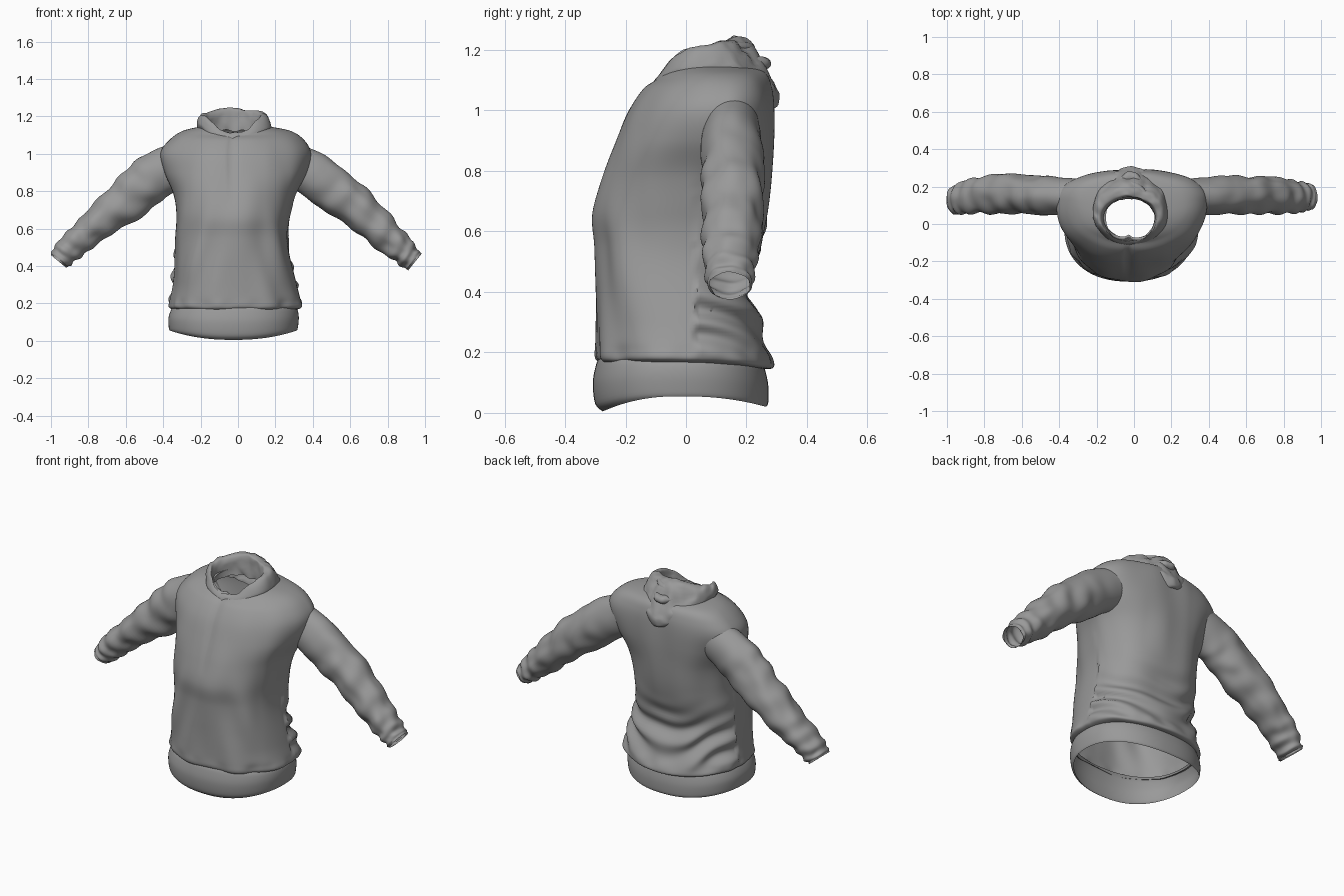
import bpy, bmesh, math
from mathutils import Vector, noise

old = bpy.data.objects.get("Cube")
if old:
    bpy.data.objects.remove(old)

cloth = bpy.data.materials.new("grey_cloth")
cloth.use_nodes = True
GREY = (0.32, 0.32, 0.32, 1)
cloth.diffuse_color = GREY
cloth.node_tree.nodes["Principled BSDF"].inputs["Base Color"].default_value = GREY


def smooth_rows(rows, steps):
    """Catmull-Rom interpolation through tuples of numbers."""
    out = []
    for i in range(len(rows) - 1):
        quad = [rows[max(i - 1, 0)], rows[i], rows[i + 1], rows[min(i + 2, len(rows) - 1)]]
        for k in range(steps):
            t = k / steps
            out.append(tuple(
                b + t / 2 * (c - a + t * (2*a - 5*b + 4*c - d + t * (3*(b - c) + d - a)))
                for a, b, c, d in zip(*quad)))
    return out + [tuple(rows[-1])]


def loft(name, rings):
    """Open tube through equal-length closed rings of points."""
    bm = bmesh.new()
    loops = [[bm.verts.new(p) for p in ring] for ring in rings]
    for low, high in zip(loops, loops[1:]):
        for j in range(len(low)):
            k = (j + 1) % len(low)
            bm.faces.new((low[j], low[k], high[k], high[j]))
    mesh = bpy.data.meshes.new(name)
    bm.to_mesh(mesh)
    bm.free()
    mesh.materials.append(cloth)
    obj = bpy.data.objects.new(name, mesh)
    bpy.context.collection.objects.link(obj)
    bpy.ops.object.select_all(action='DESELECT')
    obj.select_set(True)
    bpy.context.view_layer.objects.active = obj
    bpy.ops.object.shade_smooth_by_angle(angle=math.radians(50))
    return obj


def power(v, e):
    return math.copysign(abs(v) ** e, v)


def bump(v, centre, width):
    return math.exp(-((v - centre) / width) ** 2)


def oval(row, n, e=0.88, back_e=None):
    """Oval from (z, left, right, front, back, mid y, front dz, back dz)."""
    z, x0, x1, yf, yb, ym, df, db = row
    pts = []
    for j in range(n):
        a = 2 * math.pi * j / n
        c, s = math.cos(a), math.sin(a)
        ex = back_e if back_e and s > 0 else e
        x = (x0 + x1) / 2 + (x1 - x0) / 2 * power(c, ex)
        y = ym + power(s, e) * (yb - ym if s > 0 else ym - yf)
        pts.append(Vector((x, y, z + s * s * (db if s > 0 else df))))
    return pts


# Torso with draped folds
def drape(p, centre):
    out = Vector((p.x - centre.x, p.y - centre.y, 0)).normalized()
    x, z = p.x, p.z
    h = 0.012 * noise.noise(Vector((x * 7, p.y * 7, z * 2.5)))
    if p.y > 0.03:
        # U-shaped folds over the lower back
        sag = z - 1.5 * x * x
        h += 0.016 * math.sin(sag * 48 + 2 * noise.noise(p * 4)) * bump(z, 0.33, 0.14)
    else:
        # slanting folds toward the hem and the placket crease
        slant = abs(x) * 1.0 + z * 0.33
        h += 0.010 * math.sin(slant * 38) * bump(z, 0.45, 0.25) * bump(abs(x), 0.25, 0.12)
        if z > 0.7:
            h -= 0.014 * bump(x, -0.03, 0.016) * min(1, (z - 0.7) * 4)
    h += 0.010 * bump(z, 0.19, 0.03) * noise.noise(Vector((x * 14, p.y * 14, 1)))
    return p + out * h


torso_rows = [
    (0.165, -0.34, 0.30, -0.28, 0.25, -0.02, 0, -0.02),
    (0.18, -0.37, 0.335, -0.295, 0.285, -0.02, 0, -0.03),
    (0.22, -0.365, 0.33, -0.298, 0.28, -0.02, 0, -0.03),
    (0.30, -0.35, 0.31, -0.298, 0.24, -0.02, 0, 0),
    (0.42, -0.343, 0.29, -0.298, 0.215, -0.02, 0, 0),
    (0.55, -0.335, 0.278, -0.30, 0.25, -0.01, 0, 0),
    (0.66, -0.33, 0.28, -0.308, 0.27, 0.0, 0, 0),
    (0.78, -0.345, 0.305, -0.275, 0.283, 0.03, 0, 0),
    (0.90, -0.39, 0.365, -0.228, 0.293, 0.08, 0, 0),
    (1.00, -0.41, 0.385, -0.185, 0.293, 0.12, 0, 0),
    (1.07, -0.37, 0.35, -0.14, 0.285, 0.13, 0, 0),
    (1.12, -0.30, 0.28, -0.10, 0.265, 0.12, -0.02, 0),
    (1.145, -0.20, 0.17, -0.085, 0.22, 0.07, -0.03, 0),
    (1.15, -0.15, 0.12, -0.075, 0.15, 0.04, -0.04, 0.02),
]
rings = []
for row in smooth_rows(torso_rows, 9):
    mid = Vector(((row[1] + row[2]) / 2, row[5], 0))
    rings.append([drape(p, mid) for p in oval(row, 160)])
loft("torso", rings)

# Hem band with a wavy lower edge
band_rows = [
    (0.055, -0.365, 0.315, -0.275, 0.265, -0.02, -0.05, -0.035),
    (0.07, -0.37, 0.32, -0.30, 0.272, -0.02, -0.04, -0.035),
    (0.12, -0.372, 0.325, -0.308, 0.272, -0.02, -0.02, -0.03),
    (0.16, -0.36, 0.32, -0.297, 0.262, -0.02, 0, -0.02),
    (0.185, -0.345, 0.305, -0.285, 0.25, -0.02, 0, -0.02),
]
loft("hem_band", [oval(r, 96) for r in smooth_rows(band_rows, 5)])


# Sleeves: path points (x, y, z, radius across, radius in y)
def sleeve(name, path, seed):
    rows = smooth_rows(path, 10)
    rings = []
    for i, (x, y, z, r, ry) in enumerate(rows):
        a, b = rows[max(i - 1, 0)], rows[min(i + 1, len(rows) - 1)]
        along = Vector((b[0] - a[0], 0, b[2] - a[2])).normalized()
        across = Vector((-along.z, 0, along.x))
        t = i / (len(rows) - 1)
        ring = []
        for j in range(48):
            ang = 2 * math.pi * j / 48
            c, s = math.cos(ang), math.sin(ang)
            # gathered cloth gets tighter toward the cuff
            wave = noise.noise(Vector((c * 1.3, s * 1.3 + seed, t * 12)))
            wave += 0.5 * math.sin(t * 50 + 1.5 * c + seed) * t * (t < 0.95)
            k = 1 + 0.13 * wave * min(1, t * 3)
            ring.append(Vector((x, y, z)) + across * (c * r * k) + Vector((0, s * ry * k, 0)))
        rings.append(ring)
    loft(name, rings)


sleeve("right_sleeve", [
    (-0.29, 0.15, 0.96, 0.11, 0.09), (-0.42, 0.15, 0.895, 0.125, 0.102),
    (-0.53, 0.155, 0.81, 0.124, 0.104), (-0.66, 0.16, 0.70, 0.108, 0.105),
    (-0.79, 0.16, 0.59, 0.085, 0.10), (-0.88, 0.145, 0.515, 0.075, 0.09),
    (-0.935, 0.135, 0.455, 0.066, 0.08), (-0.96, 0.13, 0.425, 0.055, 0.075)], 0)
sleeve("left_sleeve", [
    (0.27, 0.15, 0.96, 0.11, 0.09), (0.40, 0.15, 0.885, 0.122, 0.10),
    (0.53, 0.155, 0.795, 0.118, 0.102), (0.66, 0.155, 0.69, 0.108, 0.10),
    (0.78, 0.15, 0.575, 0.088, 0.095), (0.865, 0.145, 0.495, 0.075, 0.085),
    (0.915, 0.145, 0.445, 0.062, 0.075), (0.945, 0.145, 0.42, 0.056, 0.068)], 5)

# Collar rolling over into the hood hanging at the back
hood_rows = [
    (1.11, -0.16, 0.11, -0.085, 0.14, 0.03, -0.02, 0.02),
    (1.17, -0.165, 0.115, -0.09, 0.145, 0.03, -0.06, 0.05),
    (1.215, -0.18, 0.125, -0.09, 0.16, 0.04, -0.10, 0.03),
    (1.205, -0.205, 0.155, -0.10, 0.21, 0.05, -0.10, 0.015),
    (1.16, -0.22, 0.178, -0.11, 0.27, 0.05, -0.07, -0.02),
    (1.135, -0.215, 0.175, -0.115, 0.305, 0.06, -0.06, -0.07),
    (1.12, -0.20, 0.16, -0.105, 0.30, 0.06, -0.05, -0.11),
    (1.11, -0.17, 0.13, -0.08, 0.25, 0.06, -0.04, -0.11),
]
rings = []
for row in smooth_rows(hood_rows, 5):
    ring = oval(row, 96, 1.0, 1.15)
    for p in ring:
        fold = 0.014 * noise.noise(p * 11) + 0.010 * noise.noise(p * 24)
        p.z += fold
        p.y += 0.6 * fold
    rings.append(ring)
loft("hood", rings)

# Soft folded layers inside the hanging hood
for i, (y, z, w) in enumerate([(0.20, 1.205, 0.10), (0.25, 1.155, 0.085)]):
    rings = []
    for k in range(25):
        u = 2 * k / 24 - 1
        mid = Vector((-0.02 + u * w, y - 0.06 * u * u, z + 0.01 * u * u))
        r = 0.022 * math.sqrt(max(0.02, 1 - u * u)) * (1 + 0.4 * noise.noise(mid * 20))
        rings.append([mid + Vector((0, math.cos(a) * r * 1.4, math.sin(a) * r))
                      for a in (2 * math.pi * j / 16 for j in range(16))])
    loft("hood_fold_%d" % (i + 1), rings)
